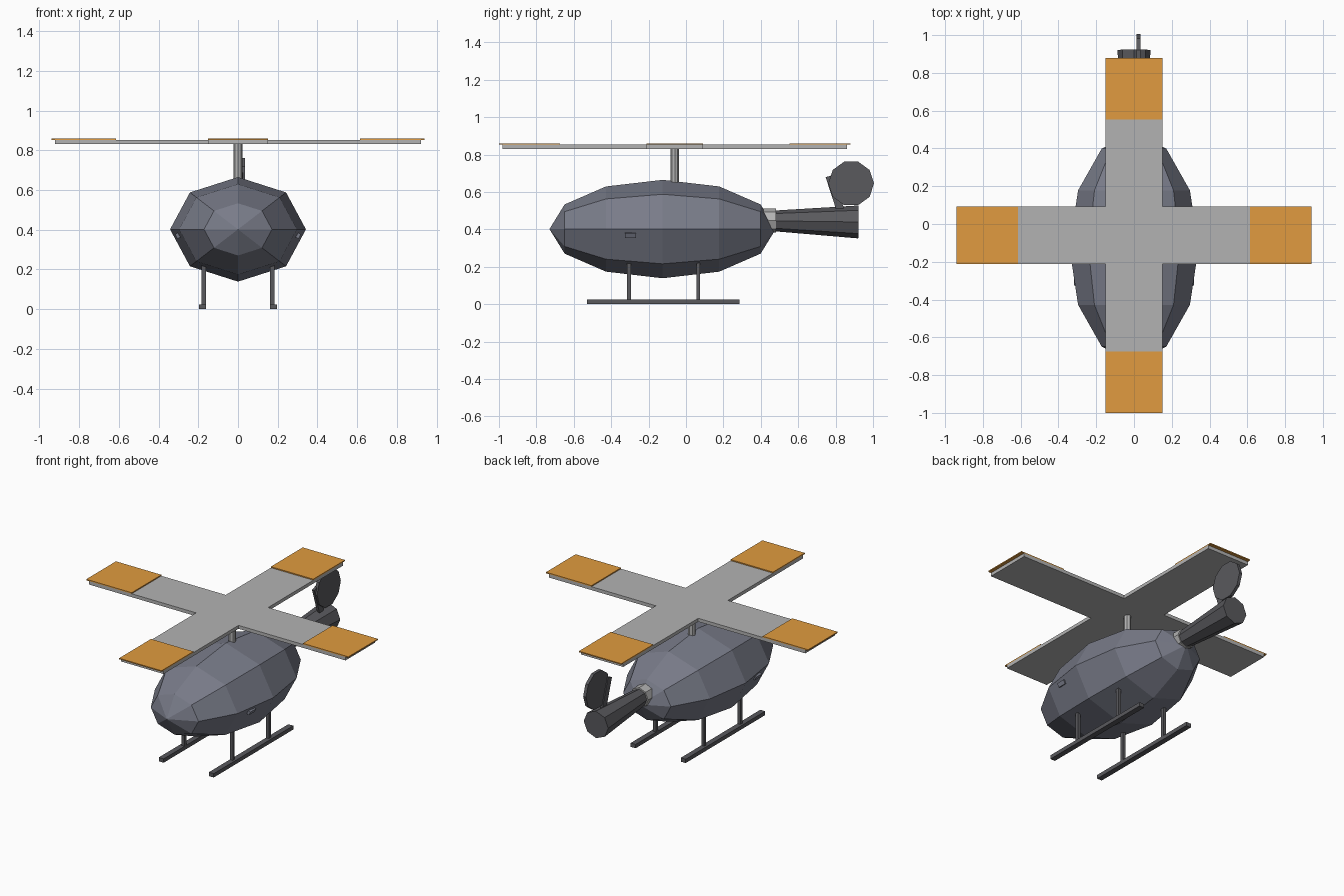
import bpy, bmesh
from math import pi, radians, sin
from mathutils import Matrix, Vector

if "Cube" in bpy.data.objects:
    bpy.data.objects.remove(bpy.data.objects["Cube"])


def material(name, rgb):
    m = bpy.data.materials.new(name)
    m.diffuse_color = (*rgb, 1)
    m.use_nodes = True
    m.node_tree.nodes["Principled BSDF"].inputs["Base Color"].default_value = m.diffuse_color
    return m


SLATE = material("slate", (0.19, 0.20, 0.25))
DARK = material("dark_grey", (0.10, 0.10, 0.11))
LIGHT = material("light_grey", (0.45, 0.45, 0.45))
ORANGE = material("orange", (0.75, 0.33, 0.05))


def finish(bm, name, mat):
    bmesh.ops.recalc_face_normals(bm, faces=bm.faces)
    me = bpy.data.meshes.new(name)
    bm.to_mesh(me)
    bm.free()
    me.materials.append(mat)
    ob = bpy.data.objects.new(name, me)
    bpy.context.collection.objects.link(ob)
    return ob


def box(name, lo, hi, mat, rot=None):
    lo, hi = Vector(lo), Vector(hi)
    bm = bmesh.new()
    bmesh.ops.create_cube(bm, size=1)
    m = Matrix.Translation((lo + hi) / 2) @ (rot or Matrix()) @ Matrix.Diagonal((*(hi - lo), 1))
    bm.transform(m)
    return finish(bm, name, mat)


def cylinder(name, a, b, r1, r2, sides, mat, spin=0):
    a, b = Vector(a), Vector(b)
    d = b - a
    bm = bmesh.new()
    bmesh.ops.create_cone(bm, cap_ends=True, segments=sides,
                          radius1=r1, radius2=r2, depth=d.length)
    m = Matrix.Translation((a + b) / 2) @ d.to_track_quat('Z', 'Y').to_matrix().to_4x4()
    bm.transform(m @ Matrix.Rotation(spin, 4, 'Z'))
    return finish(bm, name, mat)


# Faceted egg-shaped fuselage, poles pointing forward and back
bm = bmesh.new()
bmesh.ops.create_uvsphere(bm, u_segments=8, v_segments=6, radius=1)
bm.transform(Matrix.Translation((0, -0.125, 0.402))
             @ Matrix.Diagonal((0.342, 0.605, 0.263, 1))
             @ Matrix.Rotation(pi / 2, 4, 'X'))
finish(bm, "fuselage", SLATE)

# Tail boom, its collar, the tail rotor disc and its bracket
cylinder("tail_collar", (0, 0.40, 0.447), (0, 0.48, 0.447), 0.064, 0.064, 8, LIGHT)
cylinder("tail_boom", (0, 0.44, 0.446), (0, 0.922, 0.440), 0.053, 0.088, 8, DARK)
cylinder("tail_rotor", (0.014, 0.883, 0.646), (0.034, 0.883, 0.646),
         0.122, 0.122, 10, DARK, pi / 2)
box("tail_rotor_bracket", (0.008, 0.775, 0.50), (0.024, 0.817, 0.69), DARK,
    Matrix.Rotation(radians(18), 4, 'X'))

# Rotor mast
cylinder("rotor_mast", (0, -0.06, 0.62), (0, -0.06, 0.84), 0.022, 0.022, 8, LIGHT)

# Cross-shaped main rotor: one arm outline turned four times, then thickened
L, W, CY = 0.92, 0.152, -0.06
bm = bmesh.new()
verts = []
for k in range(4):
    turn = Matrix.Rotation(k * pi / 2, 3, 'Z')
    for p in ((W, -W), (L, -W), (L, W)):
        verts.append(bm.verts.new(turn @ Vector((*p, 0)) + Vector((0, CY, 0.831))))
face = bm.faces.new(verts)
ext = bmesh.ops.extrude_face_region(bm, geom=[face])
bmesh.ops.translate(bm, vec=(0, 0, 0.022),
                    verts=[g for g in ext["geom"] if isinstance(g, bmesh.types.BMVert)])
finish(bm, "main_rotor", LIGHT)

# Orange blade tips
for k in range(4):
    tip = box(f"blade_tip_{k + 1}", (0.614, -W, 0), (0.94, W, 0.007), ORANGE)
    tip.data.transform(Matrix.Translation((0, CY, 0.853)) @ Matrix.Rotation(k * pi / 2, 4, 'Z'))

# Landing skids, struts and door handles on both sides
for s, side in ((1, "right"), (-1, "left")):
    def pair(name, x0, x1, y0, y1, z0, z1, mat, rot=None):
        xs = sorted((s * x0, s * x1))
        box(f"{side}_{name}", (xs[0], y0, z0), (xs[1], y1, z1), mat, rot)

    pair("skid", 0.162, 0.197, -0.53, 0.285, 0, 0.025, DARK)
    for label, y in (("front", -0.305), ("rear", 0.065)):
        pair(f"{label}_strut", 0.162, 0.183, y - 0.01, y + 0.01, 0.015, 0.27, DARK)
    pair("door_handle", 0.288, 0.312, -0.325, -0.267, 0.358, 0.384, SLATE,
         Matrix.Rotation(s * radians(25), 4, 'Y'))
